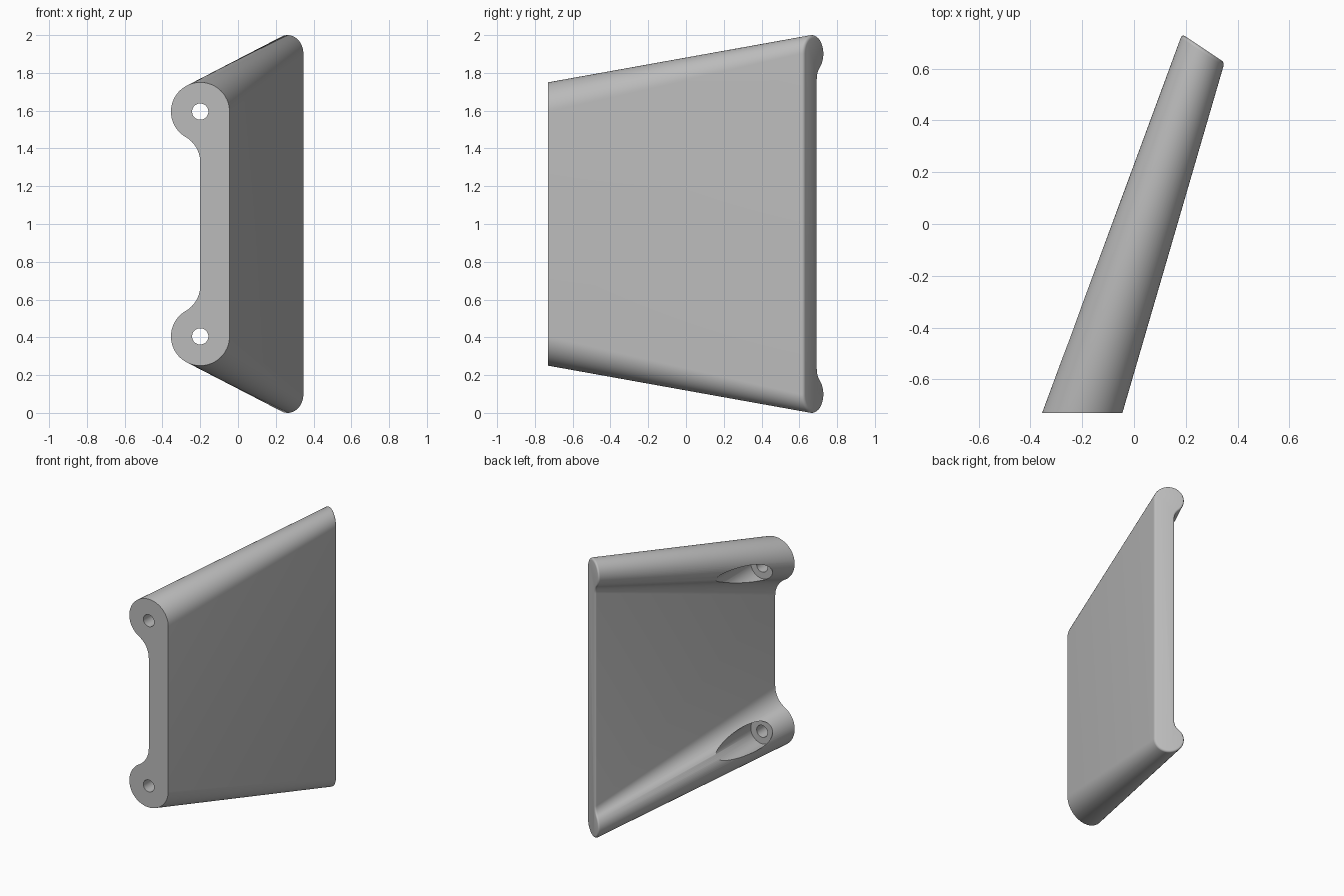
import bpy
import bmesh
from math import sin, cos, pi, sqrt, atan2
from mathutils import Vector, Matrix

default = bpy.data.objects.get("Cube")
if default:
    bpy.data.objects.remove(default, do_unlink=True)

grey = bpy.data.materials.new("light grey")
grey.use_nodes = True
colour = (0.5, 0.5, 0.5, 1)
grey.diffuse_color = colour
grey.node_tree.nodes["Principled BSDF"].inputs["Base Color"].default_value = colour


def section(centre, across, r, web, fillet, inset=0.0):
    """Closed outline: round beads joined by a web, mirrored about z = 1."""
    drop = sqrt((r + fillet) ** 2 - (web + fillet) ** 2)
    touch = atan2(drop, web + fillet)
    r, web, fillet_in = r - inset, web - inset, fillet + inset
    half = []
    for i in range(49):                       # bead
        t = (pi + touch) * i / 48
        half.append((r * cos(t), r * sin(t)))
    for i in range(1, 13):                    # fillet into the web
        t = touch * (1 - i / 12)
        half.append((-web - fillet_in + fillet_in * cos(t),
                     -drop + fillet_in * sin(t)))
    top = [centre + across * u + Vector((0, 0, v)) for u, v in half]
    low = [Vector((p.x, p.y, 2 - p.z)) for p in reversed(top)]
    return top + low


# Lofted body with a softly rounded rear rim
front_c = Vector((-0.2, -0.73, 1.595))
back_c = Vector((0.2675, 0.678, 1.901))
slant = Vector((0.833, -0.555, 0)).normalized()
sweep = Vector((0.316, 0.949, 0))
rim = 0.014
rings = [section(front_c, Vector((1, 0, 0)), 0.155, 0, 0.155)]
for k in range(5):
    t = pi / 2 * k / 4
    rings.append(section(back_c - sweep * rim * (1 - sin(t)), slant,
                         0.099, 0.036, 0.08, rim * (1 - cos(t))))

bm = bmesh.new()
loops = [[bm.verts.new(p) for p in ring] for ring in rings]
n = len(loops[0])
for a, b in zip(loops, loops[1:]):
    for i in range(n):
        j = (i + 1) % n
        bm.faces.new((a[i], a[j], b[j], b[i]))
bm.faces.new(loops[0])
bm.faces.new(loops[-1])
bmesh.ops.recalc_face_normals(bm, faces=bm.faces)
mesh = bpy.data.meshes.new("bracket_body")
bm.to_mesh(mesh)
bm.free()
mesh.materials.append(grey)
body = bpy.data.objects.new("bracket_body", mesh)
bpy.context.collection.objects.link(body)


def bore(name, radius, y0, y1, z):
    """Cut a round hole along y, then drop the cutter."""
    bm = bmesh.new()
    place = Matrix.Translation((-0.2, (y0 + y1) / 2, z)) @ Matrix.Rotation(pi / 2, 4, "X")
    bmesh.ops.create_cone(bm, cap_ends=True, segments=48, radius1=radius,
                          radius2=radius, depth=y1 - y0, matrix=place)
    me = bpy.data.meshes.new(name)
    bm.to_mesh(me)
    bm.free()
    me.materials.append(grey)
    cutter = bpy.data.objects.new(name, me)
    cutter.hide_render = True
    bpy.context.collection.objects.link(cutter)
    mod = body.modifiers.new(name, "BOOLEAN")
    mod.operation, mod.solver, mod.object = "DIFFERENCE", "EXACT", cutter
    bpy.ops.object.modifier_apply(modifier=name)
    bpy.data.objects.remove(cutter, do_unlink=True)


bpy.ops.object.select_all(action="DESELECT")
bpy.context.view_layer.objects.active = body
body.select_set(True)

# Screw holes from the front, opened out by wide bores from the back
for side, z in (("upper", front_c.z), ("lower", 2 - front_c.z)):
    bore(side + "_screw_hole", 0.043, -0.9, 0.3, z)
    bore(side + "_head_bore", 0.09, -0.58, 0.6, z)

bpy.ops.object.shade_smooth_by_angle(angle=pi / 6)
